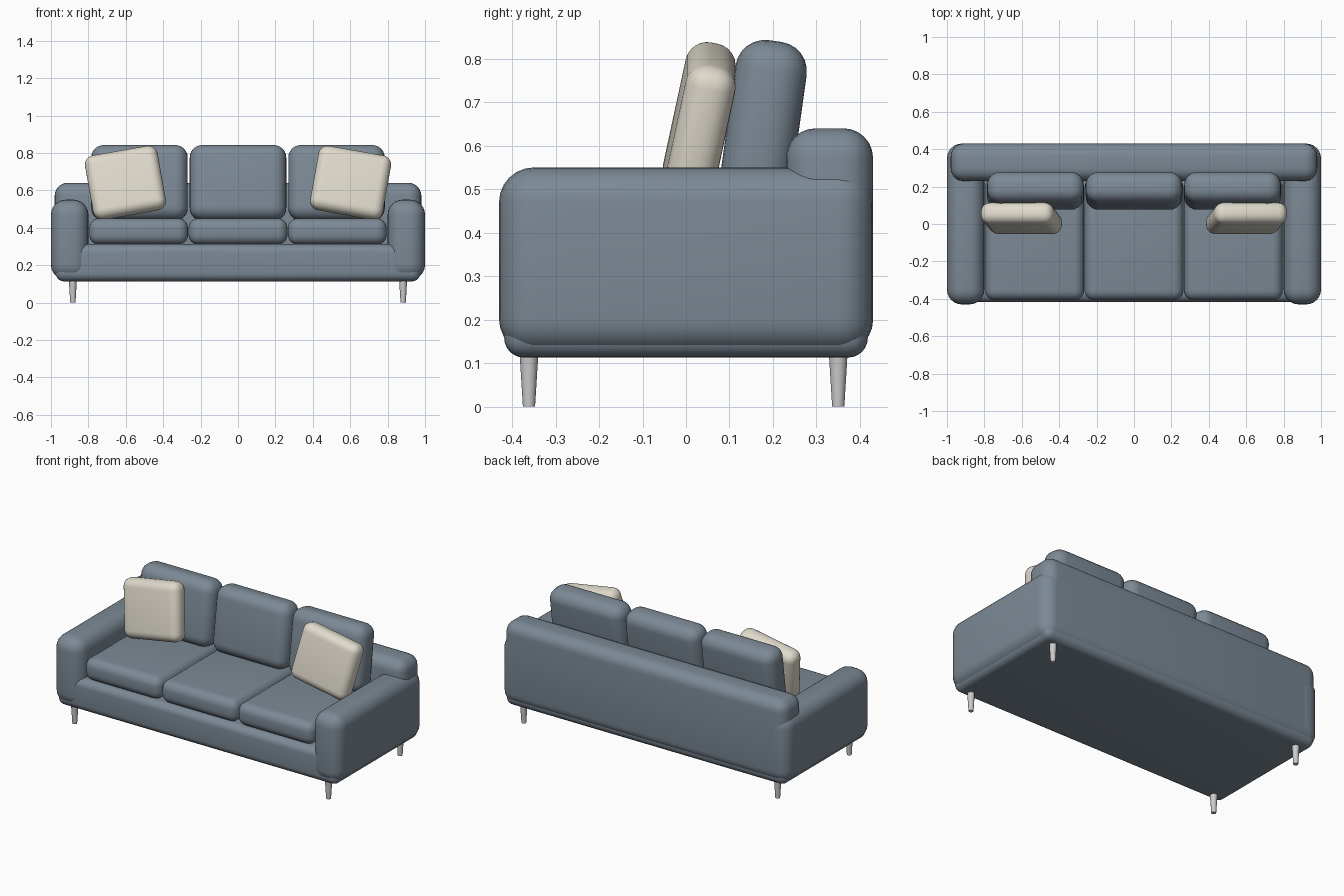
import bpy
from math import radians

if "Cube" in bpy.data.objects:
    bpy.data.objects.remove(bpy.data.objects["Cube"])


def material(name, color):
    m = bpy.data.materials.new(name)
    m.diffuse_color = (*color, 1)
    m.use_nodes = True
    m.node_tree.nodes["Principled BSDF"].inputs["Base Color"].default_value = m.diffuse_color
    return m


slate = material("slate_fabric", (0.20, 0.25, 0.30))
cream = material("cream_fabric", (0.74, 0.70, 0.60))


def smooth(obj):
    bpy.ops.object.select_all(action='DESELECT')
    obj.select_set(True)
    bpy.context.view_layer.objects.active = obj
    bpy.ops.object.shade_smooth_by_angle(angle=radians(35))


def soft_box(name, center, size, radius, mat, rot=(0, 0, 0)):
    """Upholstered block with rounded edges."""
    bpy.ops.mesh.primitive_cube_add(size=1)
    obj = bpy.context.object
    obj.name = name
    obj.scale = size
    bpy.ops.object.transform_apply(location=False, rotation=False, scale=True)
    bev = obj.modifiers.new("rounding", 'BEVEL')
    bev.width = radius
    bev.segments = 6
    bpy.ops.object.modifier_apply(modifier=bev.name)
    obj.location = center
    obj.rotation_euler = [radians(a) for a in rot]
    obj.data.materials.append(mat)
    smooth(obj)
    return obj


# Frame: base and backrest
soft_box("base", (0, 0, 0.2125), (1.95, 0.836, 0.199), 0.045, slate)
soft_box("backrest", (0, 0.33, 0.385), (1.96, 0.20, 0.51), 0.068, slate)

# Seat and back cushions
for x, side in ((-0.531, "left"), (0, "middle"), (0.531, "right")):
    soft_box(f"{side}_seat_cushion", (x, -0.08, 0.38), (0.528, 0.655, 0.14), 0.052, slate)
    soft_box(f"{side}_back_cushion", (x * 0.992, 0.177, 0.64), (0.516, 0.165, 0.405),
             0.068, slate, (-8, 0, 0))

# Mirrored arms, throw pillows and tapered legs
for s, side in ((-1, "left"), (1, "right")):
    soft_box(f"{side}_arm", (s * 0.9, 0, 0.336), (0.20, 0.86, 0.428), 0.08, slate)
    soft_box(f"{side}_throw_pillow", (s * 0.602, 0.03, 0.64), (0.394, 0.116, 0.352),
             0.05, cream, (-12, s * 10, 0))
    for y, end in ((-0.361, "front"), (0.35, "back")):
        bpy.ops.mesh.primitive_cone_add(vertices=24, radius1=0.014, radius2=0.022,
                                        depth=0.13, location=(s * 0.883, y, 0.065))
        leg = bpy.context.object
        leg.name = f"{side}_{end}_leg"
        smooth(leg)
